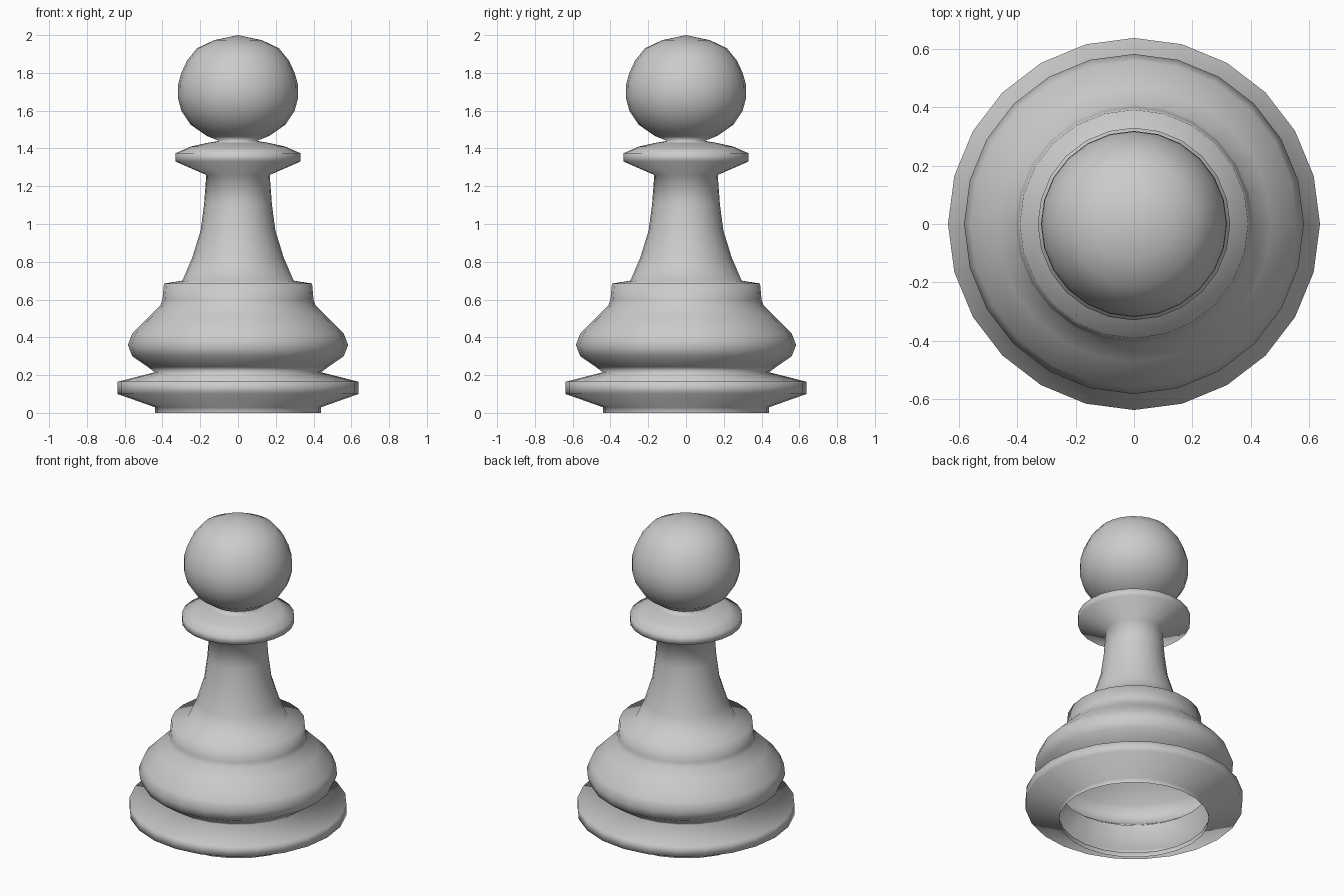
import bpy, bmesh, math

if "Cube" in bpy.data.objects:
    bpy.data.objects.remove(bpy.data.objects["Cube"])

SEGMENTS = 24

# Turned profile (radius, height) from the open foot to the top of the head
FOOT = [(0.44, 0.0), (0.44, 0.03), (0.638, 0.10), (0.638, 0.165), (0.44, 0.215)]
BODY = [(0.48, 0.245), (0.56, 0.30), (0.583, 0.36), (0.56, 0.42), (0.47, 0.51),
        (0.41, 0.57), (0.40, 0.60), (0.392, 0.685)]
STEM = [(0.295, 0.70), (0.243, 0.82), (0.198, 0.965), (0.18, 1.10), (0.168, 1.26)]
COLLAR = [(0.33, 1.33), (0.33, 1.375), (0.25, 1.41), (0.16, 1.43), (0.10, 1.44)]
HEAD = [(0.165, 1.466), (0.25, 1.525), (0.30, 1.60), (0.319, 1.67), (0.317, 1.74),
        (0.30, 1.80), (0.27, 1.865), (0.217, 1.93), (0.127, 1.973)]
TOP = 2.0

grey = bpy.data.materials.new("plain grey")
grey.diffuse_color = (0.6, 0.6, 0.6, 1.0)
grey.use_nodes = True
grey.node_tree.nodes["Principled BSDF"].inputs["Base Color"].default_value = grey.diffuse_color


def lathe(name, profile, top):
    """Spin a profile round z, closed by a fan at the top and open below."""
    bm = bmesh.new()
    rings = []
    for r, z in profile:
        ring = []
        for i in range(SEGMENTS):
            a = 2 * math.pi * i / SEGMENTS
            ring.append(bm.verts.new((r * math.cos(a), r * math.sin(a), z)))
        rings.append(ring)
    tip = bm.verts.new((0, 0, top))
    for i in range(SEGMENTS):
        j = (i + 1) % SEGMENTS
        for low, high in zip(rings, rings[1:]):
            bm.faces.new((low[i], low[j], high[j], high[i]))
        bm.faces.new((rings[-1][i], rings[-1][j], tip))
    for f in bm.faces:
        f.smooth = True
    mesh = bpy.data.meshes.new(name)
    bm.to_mesh(mesh)
    bm.free()
    mesh.materials.append(grey)
    obj = bpy.data.objects.new(name, mesh)
    bpy.context.collection.objects.link(obj)
    return obj


# The whole turned piece is one hollow skin
lathe("turned_chess_piece", FOOT + BODY + STEM + COLLAR + HEAD, TOP)
